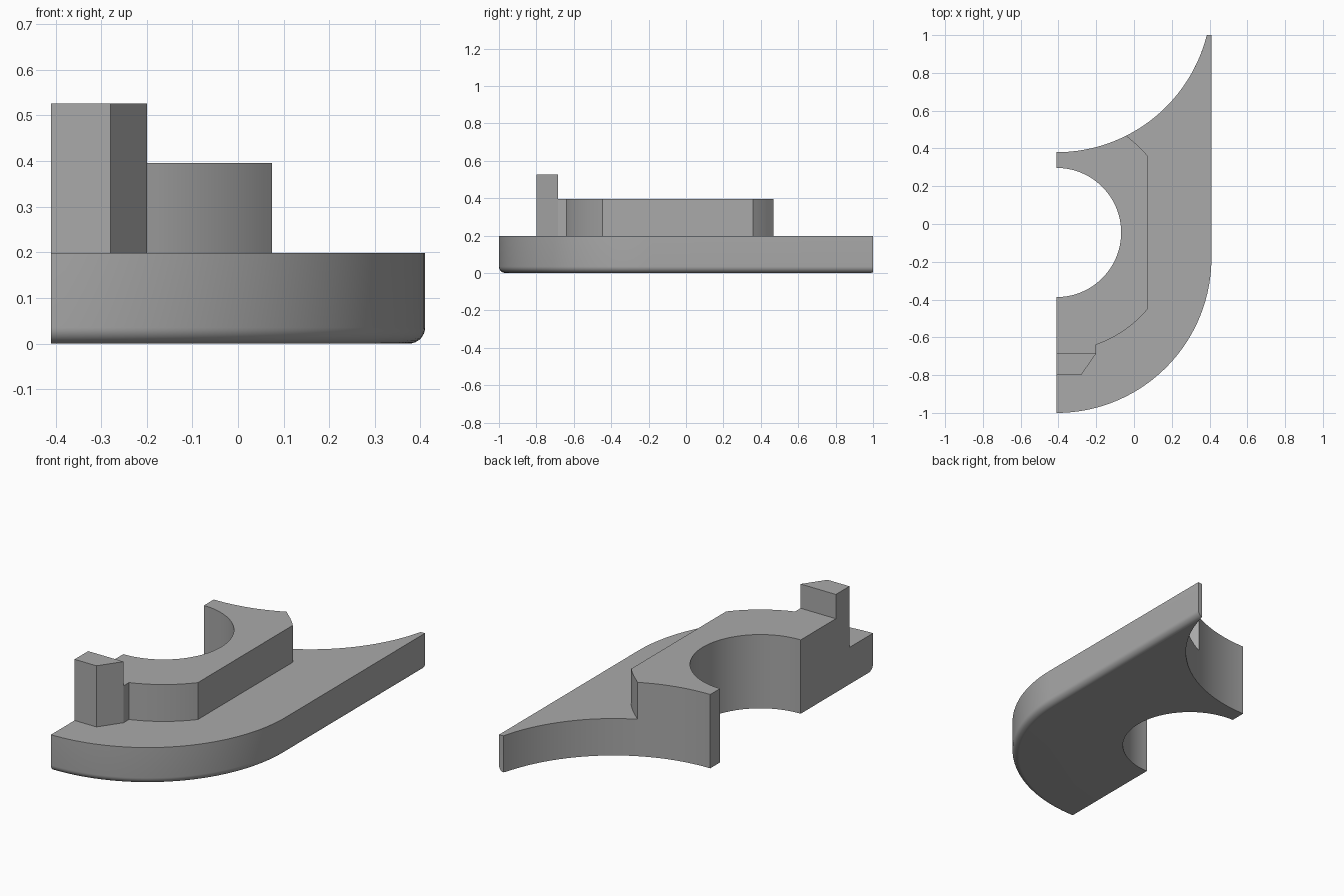
import bpy, bmesh, math

if "Cube" in bpy.data.objects:
    bpy.data.objects.remove(bpy.data.objects["Cube"])

XC = -0.41                      # flat cut plane, also the axis of every arc
XR = 0.41                       # straight outer side
BASE, STEP, POST = 0.198, 0.396, 0.526
FILLET = 0.035
BORE_Y, BORE_R, RIM_R = -0.045, 0.342, 0.63
BACK_Y, BACK_R = 1.2, 0.82

grey = bpy.data.materials.new("warm_grey")
grey.diffuse_color = (0.40, 0.40, 0.40, 1)
grey.use_nodes = True
grey.node_tree.nodes["Principled BSDF"].inputs["Base Color"].default_value = grey.diffuse_color


def arc(cy, r, a0, a1, n):
    """Points on a circle centred on the cut plane, angles in radians."""
    return [(XC + r * math.cos(a0 + (a1 - a0) * i / n),
             cy + r * math.sin(a0 + (a1 - a0) * i / n)) for i in range(n + 1)]


def back_angle(x):
    return -math.acos((x - XC) / BACK_R)


def ring(bm, pts, z):
    return [bm.verts.new((x, y, z)) for x, y in pts]


def bridge(bm, low, high, skip=()):
    n = len(low)
    for i in range(n):
        if i not in skip:
            j = (i + 1) % n
            bm.faces.new((low[i], low[j], high[j], high[i]))


def finish(bm, name):
    bmesh.ops.remove_doubles(bm, verts=bm.verts, dist=1e-5)
    mesh = bpy.data.meshes.new(name)
    bm.to_mesh(mesh)
    bm.free()
    mesh.materials.append(grey)
    ob = bpy.data.objects.new(name, mesh)
    bpy.context.collection.objects.link(ob)
    bpy.ops.object.select_all(action='DESELECT')
    ob.select_set(True)
    bpy.context.view_layer.objects.active = ob
    bpy.ops.object.shade_smooth_by_angle(angle=math.radians(25))


H = math.pi / 2
SPLIT = back_angle(-0.04)       # where the raised rim meets the back arc
bore = arc(BORE_Y, BORE_R, H, -H, 48)
back_near = arc(BACK_Y, BACK_R, SPLIT, -H, 14)


def outer(d):
    """Outer side, inset by d: front arc, straight side, then the back tip."""
    x = XR - d
    tip = min(0.385, x)
    far = arc(BACK_Y, BACK_R, back_angle(tip), SPLIT, 24)
    corner = (x, max(far[0][1], 1.0) if x > tip else far[0][1])
    return arc(-0.18, 0.82 - d, -H, 0, 40) + [corner] + far


# Raised rim: outer arcs, chamfered flat side and notch for the post
def rim_angle(x, y):
    return math.atan2(y - BORE_Y, x - XC)


side = 0.075
a_side = math.acos((side - XC) / RIM_R)
a_notch = -math.acos((-0.2 - XC) / RIM_R)
a_back = rim_angle(*back_near[0])
rim = (arc(BORE_Y, RIM_R, a_notch, -a_side, 12)
       + arc(BORE_Y, RIM_R, a_side, a_back, 6)[:-1] + [back_near[0]])
post = [(XC, -0.80), (-0.28, -0.80), (-0.20, -0.685), (XC, -0.685)]

# Base plate with rounded lower outer edge
bm = bmesh.new()
levels = [(FILLET * (1 - math.sin(H * i / 8)), FILLET * (1 - math.cos(H * i / 8)))
          for i in range(9)] + [(0, BASE)]
prev = None
for d, z in levels:
    cur = ring(bm, outer(d) + back_near[1:] + bore, z)
    if prev:
        bridge(bm, prev, cur)
    else:
        bm.faces.new(cur[::-1])
    prev = cur
# visible ledge around the rim and post
ledge = outer(0) + rim[::-1][1:] + [post[2], post[1], post[0]]
bm.faces.new(ring(bm, ledge, BASE))
finish(bm, "base_plate")

# Raised rim around the half bore
bm = bmesh.new()
outline = [post[3], post[2]] + rim + back_near[1:] + bore
low, high = ring(bm, outline, BASE), ring(bm, outline, STEP)
bridge(bm, low, high, skip=(0,))
bm.faces.new(high)
finish(bm, "raised_rim")

# Tall stop post; its back is exposed only above the rim
bm = bmesh.new()
low, high = ring(bm, post, BASE), ring(bm, post, POST)
bridge(bm, low, high, skip=(2,))
bm.faces.new(high)
mid = ring(bm, [post[2], post[3]], STEP)
bm.faces.new((mid[0], mid[1], high[3], high[2]))
finish(bm, "stop_post")
